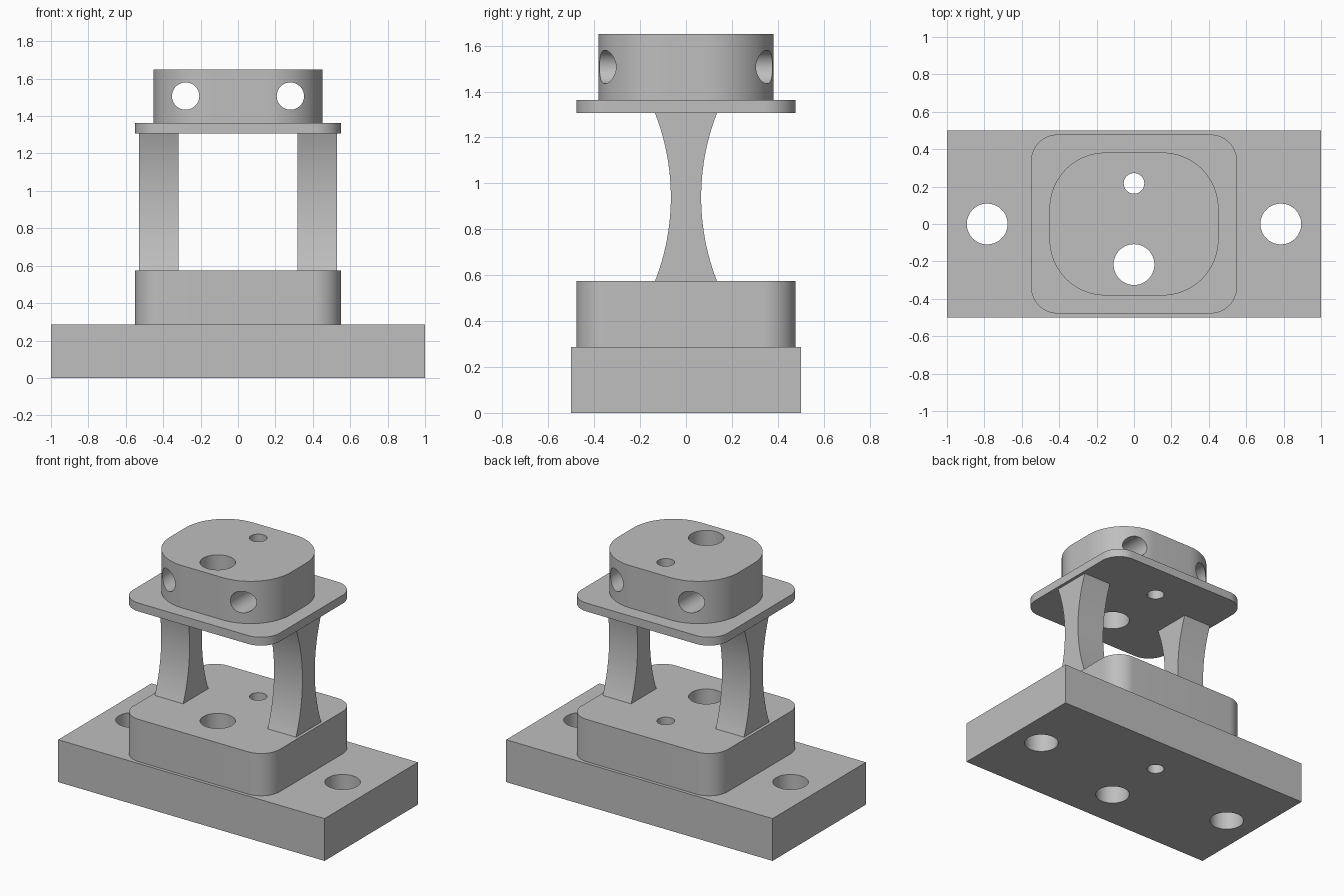
import bpy, bmesh, math
from mathutils import Matrix, Vector

cube = bpy.data.objects.get("Cube")
if cube:
    bpy.data.objects.remove(cube, do_unlink=True)

GREY = (0.52, 0.52, 0.52, 1)
mat = bpy.data.materials.new("machined grey")
mat.use_nodes = True
mat.diffuse_color = GREY
mat.node_tree.nodes["Principled BSDF"].inputs["Base Color"].default_value = GREY


def make_object(name, bm):
    bmesh.ops.recalc_face_normals(bm, faces=bm.faces)
    mesh = bpy.data.meshes.new(name)
    bm.to_mesh(mesh)
    bm.free()
    mesh.materials.append(mat)
    obj = bpy.data.objects.new(name, mesh)
    bpy.context.collection.objects.link(obj)
    return obj


def extrude(name, outline, offset):
    """Extrude a closed planar outline by an offset vector."""
    bm = bmesh.new()
    face = bm.faces.new([bm.verts.new(p) for p in outline])
    result = bmesh.ops.extrude_face_region(bm, geom=[face], use_keep_orig=True)
    verts = [g for g in result["geom"] if isinstance(g, bmesh.types.BMVert)]
    bmesh.ops.translate(bm, verts=verts, vec=Vector(offset))
    return make_object(name, bm)


def rounded_slab(name, hx, hy, radius, z0, z1, steps=16):
    """Slab with rounded vertical corners."""
    outline = []
    for i, (sx, sy) in enumerate([(1, 1), (-1, 1), (-1, -1), (1, -1)]):
        for k in range(steps + 1):
            a = (i + k / steps) * math.pi / 2
            outline.append((sx * (hx - radius) + radius * math.cos(a),
                            sy * (hy - radius) + radius * math.sin(a), z0))
    return extrude(name, outline, (0, 0, z1 - z0))


def drill(obj, holes, axis="Z"):
    """Cut round through-holes, each given as centre and radius."""
    bm = bmesh.new()
    turn = Matrix.Rotation(math.pi / 2, 4, "X") if axis == "Y" else Matrix()
    for centre, radius in holes:
        bmesh.ops.create_cone(bm, cap_ends=True, segments=64, radius1=radius,
                              radius2=radius, depth=5,
                              matrix=Matrix.Translation(centre) @ turn)
    cutter = make_object("hole_cutter", bm)
    cutter.hide_render = True
    mod = obj.modifiers.new("holes", "BOOLEAN")
    mod.operation = "DIFFERENCE"
    mod.solver = "EXACT"
    mod.object = cutter
    select(obj)
    bpy.ops.object.modifier_apply(modifier=mod.name)
    bpy.data.objects.remove(cutter, do_unlink=True)


def select(obj):
    bpy.ops.object.select_all(action="DESELECT")
    obj.select_set(True)
    bpy.context.view_layer.objects.active = obj


# Stacked plates
base = extrude("base_plate", [(-1, -0.5, 0), (1, -0.5, 0), (1, 0.5, 0), (-1, 0.5, 0)],
               (0, 0, 0.287))
block = rounded_slab("lower_block", 0.55, 0.478, 0.14, 0.287, 0.574)
shelf = rounded_slab("upper_plate", 0.55, 0.478, 0.14, 1.306, 1.363)
cap = rounded_slab("top_cap", 0.452, 0.382, 0.3, 1.363, 1.65, steps=24)

# Vertical bores through the whole stack, and mounting holes in the base
bores = [((0, -0.217, 1), 0.109), ((0, 0.217, 1), 0.055)]
mounts = [((s * 0.785, 0, 1), 0.109) for s in (-1, 1)]
drill(base, bores + mounts)
for part in (block, shelf, cap):
    drill(part, bores)

# Cross holes through the cap from front to back
drill(cap, [((s * 0.28, 0, 1.507), 0.073) for s in (-1, 1)], axis="Y")

# Waisted legs, thinnest at mid height
z0, z1, end, waist, n = 0.574, 1.306, 0.135, 0.066, 24
half, sag = (z1 - z0) / 2, end - waist
arc_r = (half ** 2 + sag ** 2) / (2 * sag)
curve = []
for i in range(n + 1):
    t = (2 * i / n - 1) * half
    curve.append((waist + arc_r - math.sqrt(arc_r ** 2 - t ** 2), z0 + half + t))
legs = []
for name, x in (("right_leg", -0.53), ("left_leg", 0.317)):
    outline = [(x, y, z) for y, z in curve] + [(x, -y, z) for y, z in reversed(curve)]
    legs.append(extrude(name, outline, (0.213, 0, 0)))

for part in [base, block, shelf, cap] + legs:
    select(part)
    bpy.ops.object.shade_smooth_by_angle(angle=math.radians(30))
